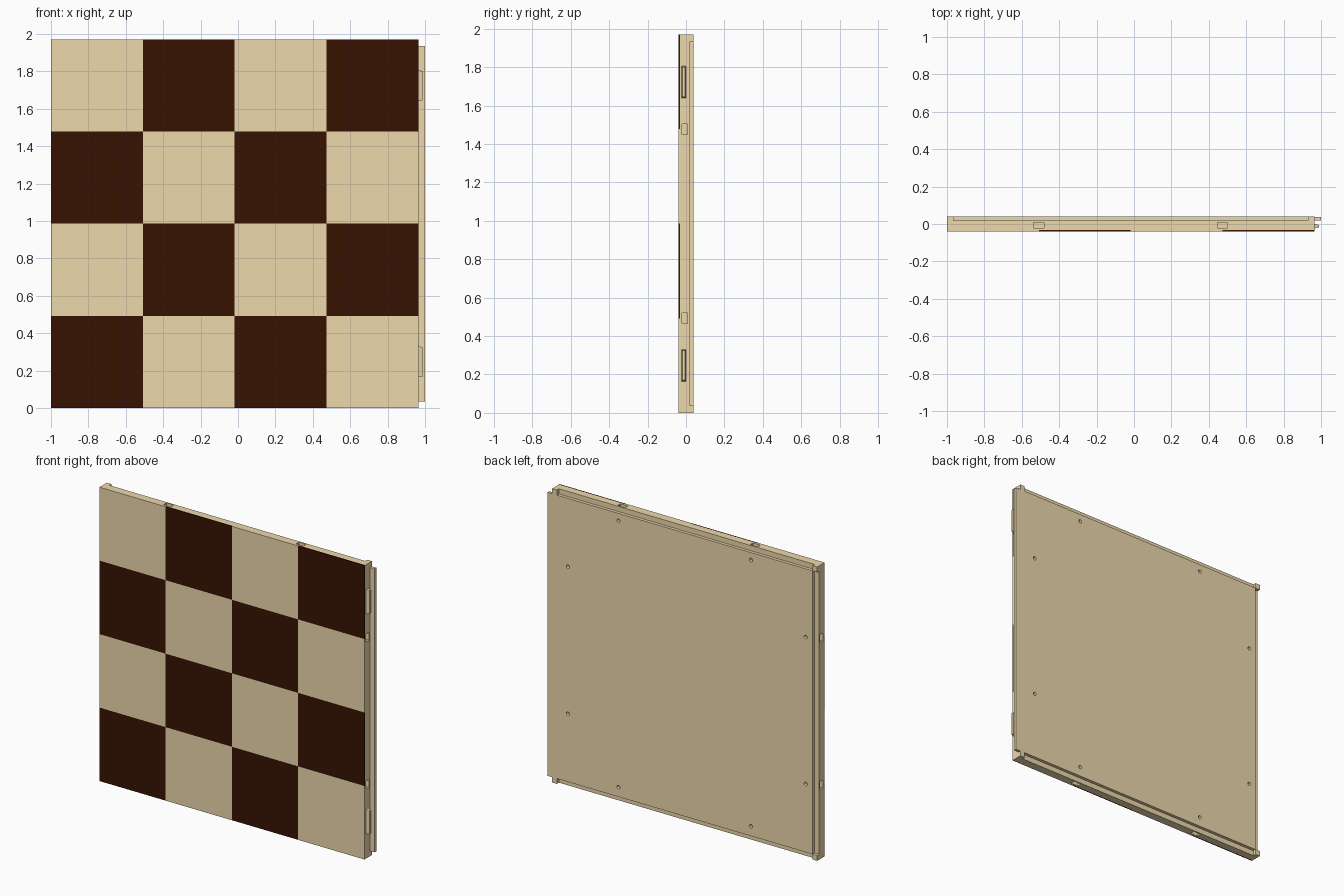
import bpy, bmesh, math
from mathutils import Matrix, Vector

if "Cube" in bpy.data.objects:
    bpy.data.objects.remove(bpy.data.objects["Cube"])

X0, X1, H = -1.0, 0.965, 1.97      # panel edges and height
YF, YB, YI = -0.039, 0.039, -0.031  # front, back, inlay floor
RIM, LAP = 0.035, 0.018            # rabbet width and floor
SX, SZ = (X1 - X0) / 4, H / 4


def material(name, color):
    m = bpy.data.materials.new(name)
    m.diffuse_color = (*color, 1)
    m.use_nodes = True
    m.node_tree.nodes["Principled BSDF"].inputs["Base Color"].default_value = m.diffuse_color
    return m


light = material("light_wood", (0.85, 0.69, 0.415))
dark = material("dark_wood", (0.038, 0.006, 0.0005))


def box(bm, lo, hi):
    lo, hi = Vector(lo), Vector(hi)
    mat = Matrix.Translation((lo + hi) / 2) @ Matrix.Diagonal((*(hi - lo), 1))
    return bmesh.ops.create_cube(bm, size=1, matrix=mat)["verts"]


def finish(bm, name, mat=None):
    bmesh.ops.recalc_face_normals(bm, faces=bm.faces)
    me = bpy.data.meshes.new(name)
    bm.to_mesh(me)
    bm.free()
    ob = bpy.data.objects.new(name, me)
    bpy.context.collection.objects.link(ob)
    if mat:
        me.materials.append(mat)
    return ob


def drop_hidden(bm, y):
    """Remove the buried faces lying in the plane of the inlay floor."""
    faces = [f for f in bm.faces if all(abs(v.co.y - y) < 1e-5 for v in f.verts)]
    bmesh.ops.delete(bm, geom=faces, context="FACES_ONLY")


# main panel
bm = bmesh.new()
box(bm, (X0, YI, 0), (X1, YB, H))
panel = finish(bm, "panel", light)

# cutters: rear rabbets on three edges, leaving the corner posts
bm = bmesh.new()
e, gap = 0.02, 0.001
box(bm, (X0 - e, LAP, RIM + gap), (X0 + RIM - gap, YB + e, H - RIM - gap))
for a, b in ((-e, RIM), (H - RIM, H + e)):
    box(bm, (X0 + RIM, LAP, a), (X1 - RIM, YB + e, b))

# cutters: pockets in all four edges
P, D, PY0, PY1 = 0.0275, 0.035, -0.021, 0.009
for k in (1, 3):
    x, z = X0 + k * SX - 0.001, k * SZ
    for a, b in ((X0 - e, X0 + D), (X1 - D, X1 + e)):
        box(bm, (a, PY0, z - P), (b, PY1, z + P))
    for a, b in ((-e, D), (H - D, H + e)):
        box(bm, (x - P, PY0, a), (x + P, PY1, b))

# cutters: round holes in the back
holes = [(x, z) for x in (-0.915, 0.848) for z in (SZ, 3 * SZ)]
holes += [(x, z) for x in (X0 + SX, X0 + 3 * SX) for z in (0.1, 1.885)]
for x, z in holes:
    mat = Matrix.Translation((x, YB, z)) @ Matrix.Rotation(math.pi / 2, 4, "X")
    bmesh.ops.create_cone(bm, cap_ends=True, segments=24, radius1=0.012,
                          radius2=0.012, depth=0.04, matrix=mat)
cutter = finish(bm, "cutter")
cutter.hide_render = True

# cut the panel and swap in the evaluated mesh
mod = panel.modifiers.new("cuts", "BOOLEAN")
mod.operation, mod.solver, mod.object = "DIFFERENCE", "EXACT", cutter
bpy.context.view_layer.update()
bm = bmesh.new()
bm.from_object(panel, bpy.context.evaluated_depsgraph_get())
panel.modifiers.clear()
drop_hidden(bm, YI)
bm.to_mesh(panel.data)
bm.free()
bpy.data.objects.remove(cutter)

# checkered front squares
boards = {0: bmesh.new(), 1: bmesh.new()}
for i in range(4):
    for j in range(4):
        box(boards[(i + j) % 2], (X0 + i * SX, YF, j * SZ),
            (X0 + (i + 1) * SX, YI, (j + 1) * SZ))
for board, name, mat in ((boards[0], "dark_squares", dark),
                         (boards[1], "light_squares", light)):
    drop_hidden(board, YI)
    finish(board, name, mat)

# joining tongue on the right edge
bm = bmesh.new()
box(bm, (X1, LAP + 0.001, RIM), (1.0, YB - 0.001, H - RIM))
finish(bm, "edge_tongue", light)

# tapered alignment pegs on the right edge
for n, z in (("lower_peg", 0.247), ("upper_peg", H - 0.247)):
    bm = bmesh.new()
    for v in box(bm, (X1, -0.024, z - 0.083), (0.99, 0.0, z + 0.083)):
        if v.co.x > 0.98:
            v.co.y += 0.005 if v.co.y < -0.012 else -0.005
            v.co.z += 0.006 if v.co.z < z else -0.006
    finish(bm, n, light)
